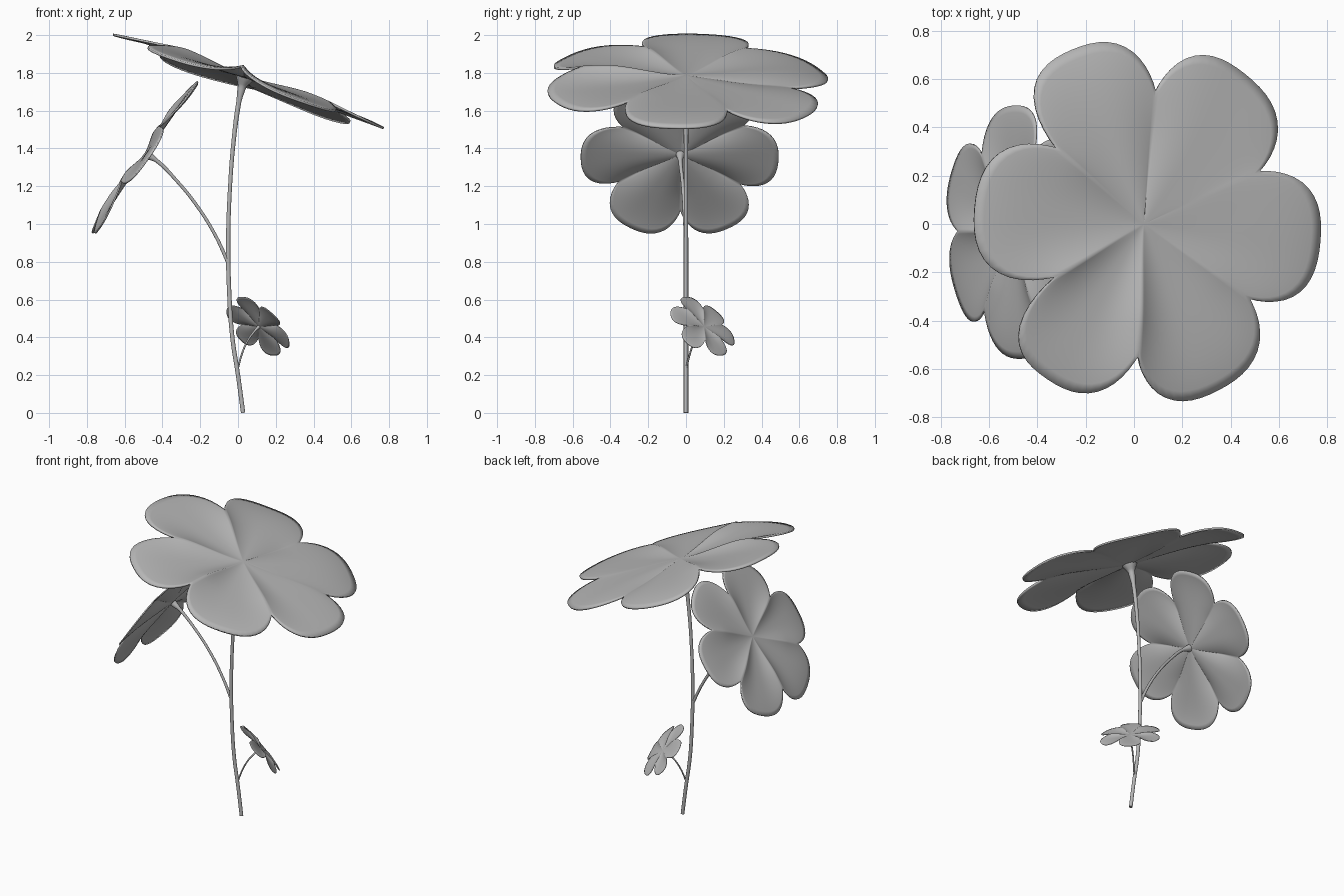
import bpy, bmesh
from math import radians, cos, sin
from mathutils import Vector, Matrix

old = bpy.data.objects.get("Cube")
if old:
    bpy.data.objects.remove(old, do_unlink=True)

GREY = (0.47, 0.47, 0.47, 1)
mat = bpy.data.materials.new("plain_grey")
mat.use_nodes = True
mat.diffuse_color = GREY
mat.node_tree.nodes["Principled BSDF"].inputs["Base Color"].default_value = GREY

# Notches between lobes: angle, radius; lobes that follow: radius, droop
NOTCHES = [(-34, .555), (23, .558), (83, .554), (141, .5), (209, .454), (266, .551)]
LOBES = [(.782, 0), (.775, .05), (.775, .055), (.735, 0), (.76, .02), (.765, .01)]
STEPS, RINGS = 24, 18


def finish(obj):
    obj.data.materials.clear()
    obj.data.materials.append(mat)
    bpy.ops.object.select_all(action='DESELECT')
    obj.select_set(True)
    bpy.context.view_layer.objects.active = obj
    bpy.ops.object.shade_smooth()


def rim(folds):
    """Outline samples: angle, radius, closeness to the nearest notch, its fold, droop."""
    for i, (a0, r0) in enumerate(NOTCHES):
        j = (i + 1) % 6
        a1, r1 = NOTCHES[j]
        if a1 < a0:
            a1 += 360
        tip, droop = LOBES[i]
        for k in range(STEPS):
            f = k / STEPS
            f = .5 * f + .5 * f * f * (3 - 2 * f)
            near = abs(2 * f - 1)
            base = r0 + (r1 - r0) * f
            radius = base + (tip - base) * (1 - near ** 3.3)
            yield radians(a0 + (a1 - a0) * f), radius, near, folds[i if f < .5 else j], droop


def leaf(name, centre, normal, downhill, turn, size, folds, sag=1, notch_depth=0):
    """Six-lobed leaf with a fold running out to each notch and drooping lobes."""
    bm = bmesh.new()
    mid = bm.verts.new((0, 0, .012))
    rings = []
    for j in range(1, RINGS + 1):
        t = j / RINGS
        ring = []
        for a, radius, near, fold, droop in rim(folds):
            radius -= notch_depth * near ** 3
            r = t * radius
            rise = min(1, r / .4)
            rise = rise * rise * (3 - 2 * rise) * .6 + rise * .4
            z = fold * rise * near ** (2 + t)
            z += (.025 * (t ** 2 - t ** 5) - sag * droop * t ** 2.3) * (1 - near * near)
            z += .012 * (1 - t) ** 3 - .008 * t ** 8
            ring.append(bm.verts.new((r * cos(a), r * sin(a), z)))
        rings.append(ring)
    n = len(rings[0])
    for k in range(n):
        m = (k + 1) % n
        bm.faces.new((mid, rings[0][k], rings[0][m]))
        for inner, outer in zip(rings, rings[1:]):
            bm.faces.new((inner[k], outer[k], outer[m], inner[m]))
    zax = Vector(normal).normalized()
    xax = Vector(downhill)
    xax = (xax - zax * xax.dot(zax)).normalized()
    frame = Matrix((xax, zax.cross(xax), zax)).transposed().to_4x4()
    bm.transform(Matrix.Translation(centre) @ frame
                 @ Matrix.Rotation(radians(turn), 4, 'Z') @ Matrix.Scale(size, 4))
    mesh = bpy.data.meshes.new(name)
    bm.to_mesh(mesh)
    bm.free()
    obj = bpy.data.objects.new(name, mesh)
    bpy.context.collection.objects.link(obj)
    solid = obj.modifiers.new("thickness", 'SOLIDIFY')
    solid.thickness = .012 * size
    solid.offset = 0
    finish(obj)


def stalk(name, points, radii):
    """Round tapered stalk through the given points."""
    curve = bpy.data.curves.new(name, 'CURVE')
    curve.dimensions = '3D'
    curve.bevel_depth = 1
    curve.bevel_resolution = 3
    curve.resolution_u = 6
    curve.use_fill_caps = True
    spline = curve.splines.new('BEZIER')
    spline.bezier_points.add(len(points) - 1)
    for p, co, r in zip(spline.bezier_points, points, radii):
        p.co = co
        p.radius = r
        p.handle_left_type = p.handle_right_type = 'AUTO'
    obj = bpy.data.objects.new(name, curve)
    bpy.context.collection.objects.link(obj)
    bpy.context.view_layer.objects.active = obj
    bpy.ops.object.select_all(action='DESELECT')
    obj.select_set(True)
    bpy.ops.object.convert(target='MESH')
    finish(bpy.context.object)


# Leaves
EVEN = [.05] * 6
leaf("top_leaf", (.035, 0, 1.77), (.326, 0, .945), (1, 0, 0), 0, 1,
     [.035, .005, -.025, .04, .045, .06])
leaf("middle_leaf", (-.487, -.03, 1.365), (-.82, 0, .57), (-.57, 0, -.82), -23, .68, EVEN, .4)
leaf("small_leaf", (.11, .095, .455), (.54, .55, .62), (-.07, -.08, .14), 5, .262, EVEN, 1, .06)

# Main stem, widening under the top leaf
stalk("main_stem",
      [(.027, 0, 0), (0, 0, .2), (-.03, 0, .4), (-.047, 0, .65), (-.052, 0, .9),
       (-.042, 0, 1.2), (-.022, 0, 1.45), (.005, 0, 1.65), (.022, 0, 1.73), (.035, 0, 1.774)],
      [.012, .012, .012, .012, .012, .011, .012, .014, .024, .05])

# Side stalks
stalk("middle_stalk",
      [(-.05, 0, .79), (-.12, -.004, .94), (-.22, -.01, 1.1), (-.33, -.02, 1.235),
       (-.43, -.03, 1.335), (-.482, -.03, 1.367)],
      [.01, .009, .009, .009, .011, .024])
stalk("small_stalk",
      [(-.002, 0, .23), (.02, .02, .31), (.05, .045, .38), (.09, .075, .435), (.11, .093, .456)],
      [.005, .005, .005, .006, .01])
